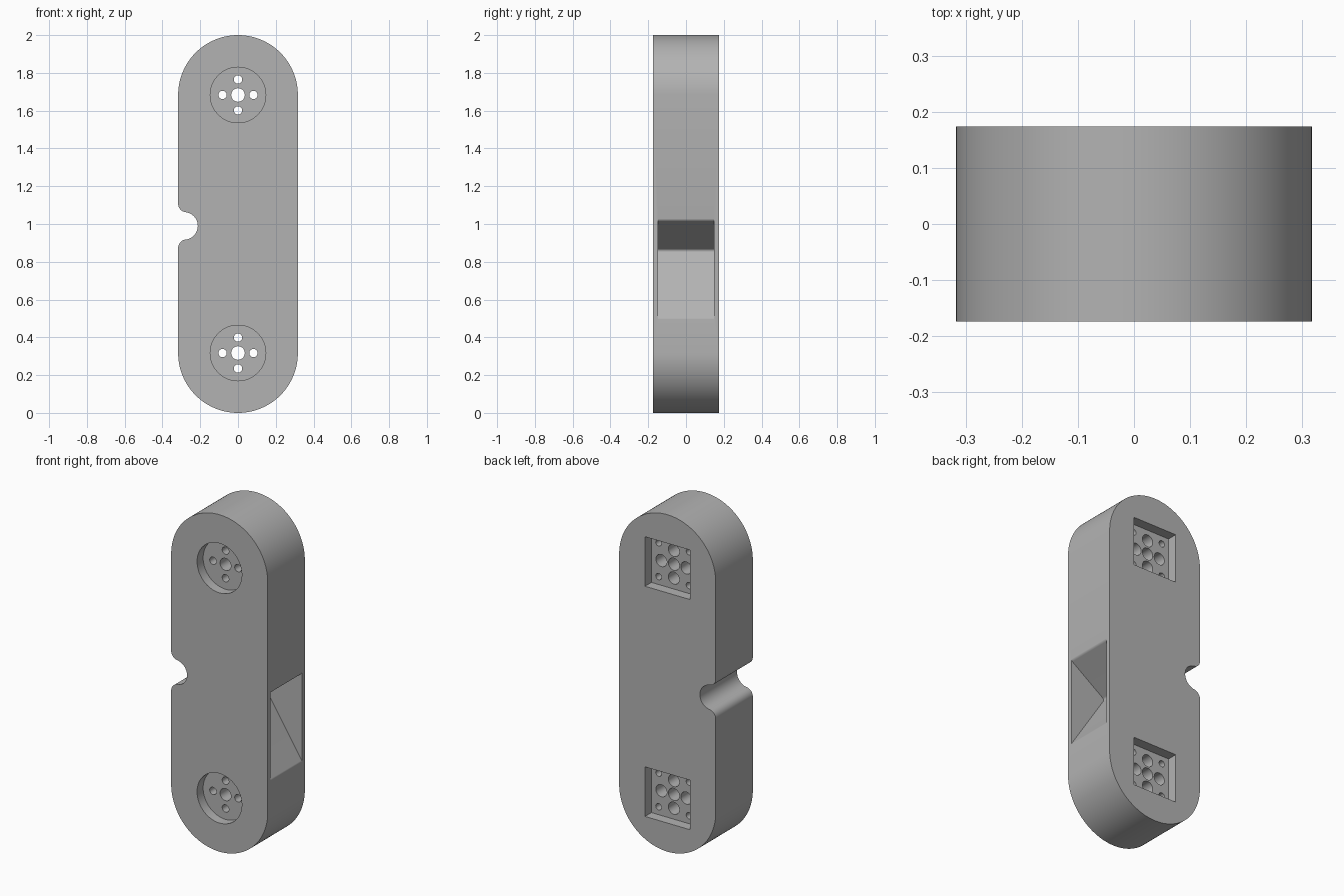
import bpy, bmesh
from math import sin, cos, pi, sqrt, atan2
from mathutils import Vector

old = bpy.data.objects.get("Cube")
if old:
    bpy.data.objects.remove(old, do_unlink=True)

R, HALF_Y = 0.317, 0.174         # end radius, half thickness
LOW, HIGH = R, 2 - R             # centres of the round ends

grey = bpy.data.materials.new("plain grey")
grey.use_nodes = True
colour = (0.45, 0.45, 0.45, 1)
grey.diffuse_color = colour
grey.node_tree.nodes["Principled BSDF"].inputs["Base Color"].default_value = colour


def arc(cx, cz, r, a0, a1, n):
    """Points on an arc in the xz plane."""
    return [(cx + r * cos(a0 + (a1 - a0) * i / n),
             cz + r * sin(a0 + (a1 - a0) * i / n)) for i in range(n + 1)]


def rounded(a, b, c, r, n=8):
    """Corner b between a and c, replaced by a tangent arc."""
    a, b, c = Vector(a), Vector(b), Vector(c)
    u, v = (a - b).normalized(), (c - b).normalized()
    half = u.angle(v) / 2
    centre = b + (u + v).normalized() * r / sin(half)
    p, q = b + u * r / (sin(half) / cos(half)), b + v * r / (sin(half) / cos(half))
    d0, d1 = p - centre, q - centre
    a0, a1 = atan2(d0.y, d0.x), atan2(d1.y, d1.x)
    turn = (a1 - a0 + pi) % (2 * pi) - pi
    return arc(centre.x, centre.y, r, a0, a0 + turn, n)


def prism(name, outline, y0, y1):
    """Extrude an xz outline from y0 to y1."""
    bm = bmesh.new()
    face = bm.faces.new([bm.verts.new((x, y0, z)) for x, z in outline])
    top = bmesh.ops.extrude_face_region(bm, geom=[face])
    moved = [g for g in top["geom"] if isinstance(g, bmesh.types.BMVert)]
    bmesh.ops.translate(bm, verts=moved, vec=(0, y1 - y0, 0))
    bmesh.ops.recalc_face_normals(bm, faces=bm.faces)
    mesh = bpy.data.meshes.new(name)
    bm.to_mesh(mesh)
    bm.free()
    mesh.materials.append(grey)
    ob = bpy.data.objects.new(name, mesh)
    bpy.context.scene.collection.objects.link(ob)
    return ob


def cut(outline, y0, y1):
    """Subtract a prism from the body."""
    cutter = prism("cutter", outline, y0, y1)
    cutter.hide_render = True
    mod = body.modifiers.new("cut", "BOOLEAN")
    mod.operation, mod.solver, mod.object = "DIFFERENCE", "EXACT", cutter
    bpy.ops.object.modifier_apply(modifier=mod.name)
    bpy.data.objects.remove(cutter, do_unlink=True)


def hole(x, z, r, y0, y1, n=32):
    cut(arc(x, z, r, 0, 2 * pi, n)[:-1], y0, y1)


# Body outline: rounded bar with a soft-lipped round notch on the right side
nx, nz, nr, lip = -0.286, 0.99, 0.073, 0.045
lx = -R + lip
dz = sqrt((nr + lip) ** 2 - (lx - nx) ** 2)
lean = atan2(dz, lx - nx)
outline = arc(0, HIGH, R, 0, pi, 64)
outline += arc(lx, nz + dz, lip, pi, pi + lean, 12)
outline += arc(nx, nz, nr, lean, -lean, 32)[1:-1]
outline += arc(lx, nz - dz, lip, pi - lean, pi, 12)
outline += arc(0, LOW, R, pi, 2 * pi, 64)
body = prism("body", outline, -HALF_Y, HALF_Y)
bpy.context.view_layer.objects.active = body
body.select_set(True)

# Wedge pocket in the left side, with softened mouth and apex
face_x = R + 0.0003
top, apex, bottom = (face_x, 1.02), (0.085, 0.86), (face_x, 0.5)
above, below = (face_x, 1.12), (face_x, 0.4)
wedge = [(0.4, 1.12), above] + rounded(above, top, apex, 0.02)
wedge += rounded(top, apex, bottom, 0.015) + rounded(apex, bottom, below, 0.02)
wedge += [below, (0.4, 0.4)]
cut(wedge, -0.147, 0.147)

# Mounts at both ends: round front recess, square back recess, screw holes
FRONT, BACK, S, OUT = -0.117, 0.114, 0.147, 0.3
for z in (LOW, HIGH):
    hole(0, z, S, -OUT, FRONT, 64)
    cut([(-S, z - S), (S, z - S), (S, z + S), (-S, z + S)], BACK, OUT)
    hole(0, z, 0.036, -OUT, OUT)
    for i in range(4):
        dx, dzz = round(cos(i * pi / 2)), round(sin(i * pi / 2))
        x, zz = 0.082 * dx, z + 0.082 * dzz
        hole(x, zz, 0.022, -OUT, OUT)
        hole(x, zz, 0.036, 0, OUT)
        hole(0.1 * (dx - dzz), z + 0.1 * (dx + dzz), 0.019, 0.04, OUT, 24)

bpy.ops.object.shade_smooth_by_angle(angle=pi / 6)
